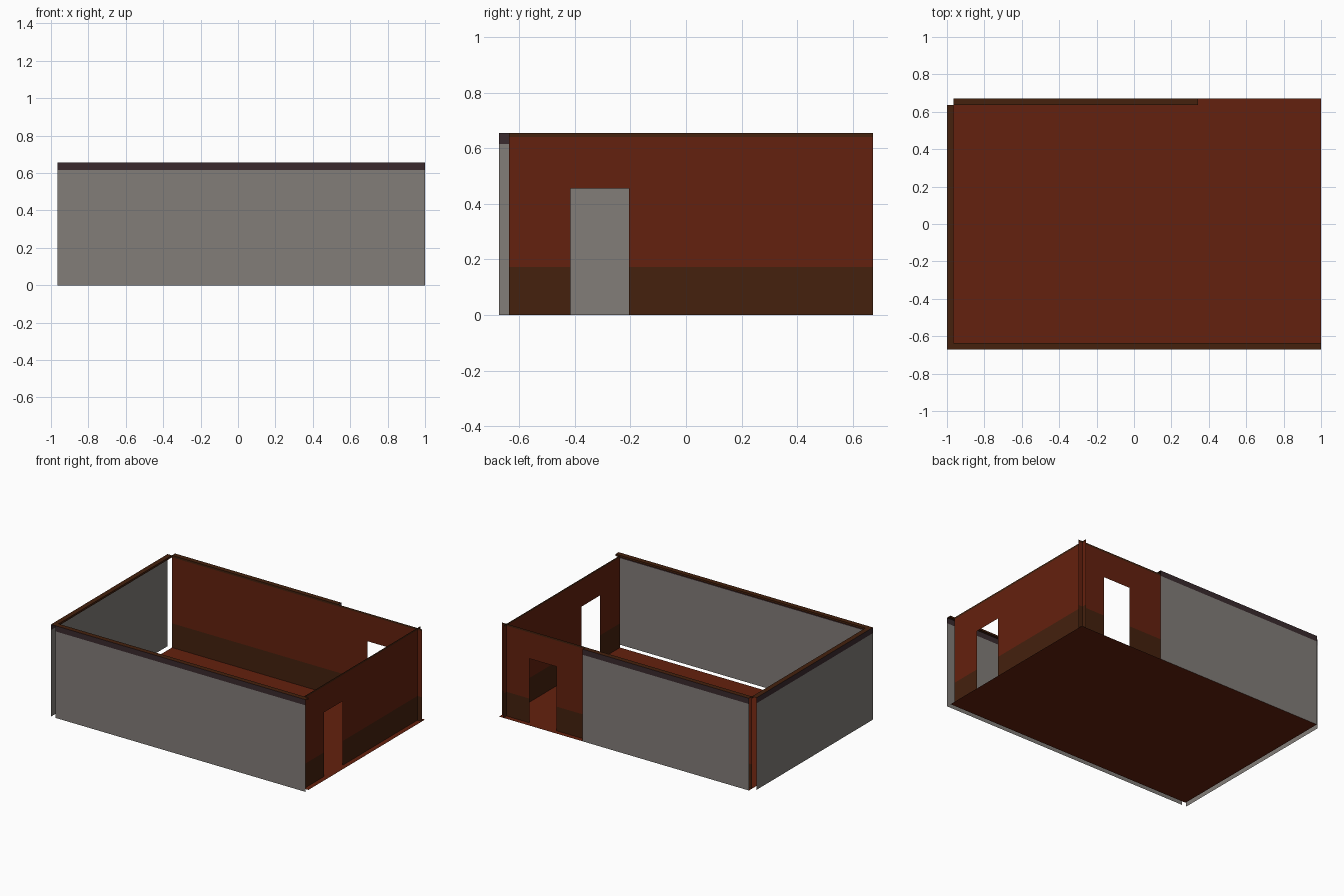
import bpy

if "Cube" in bpy.data.objects:
    bpy.data.objects.remove(bpy.data.objects["Cube"])

def material(name, rgb):
    m = bpy.data.materials.new(name)
    m.diffuse_color = (*rgb, 1)
    m.use_nodes = True
    m.node_tree.nodes["Principled BSDF"].inputs["Base Color"].default_value = m.diffuse_color
    return m

GREY = material("grey render", (0.223, 0.205, 0.190))
TRIM = material("dark trim", (0.042, 0.023, 0.027))
RED = material("red brown", (0.127, 0.0150, 0.0044))
BROWN = material("dark brown", (0.058, 0.0150, 0.0042))

TOP, WIDE, DEEP, T = 0.655, 1.0, 0.672, 0.035   # height, half sizes, wall thickness
IX, IY = WIDE - T, DEEP - T                     # inner wall planes


def sheet(name, quads, mats):
    """Thin one-sheet object; quads are (four corners, material index)."""
    verts, faces = [], []
    for corners, _ in quads:
        faces.append(range(len(verts), len(verts) + 4))
        verts += corners
    me = bpy.data.meshes.new(name)
    me.from_pydata(verts, [], [list(f) for f in faces])
    for m in mats:
        me.materials.append(m)
    for p, (_, i) in zip(me.polygons, quads):
        p.material_index = i
    bpy.context.collection.objects.link(bpy.data.objects.new(name, me))


def wall(name, axis, pos, a, b, bands, mats, door=None):
    """Upright wall sheet in colour bands [(z0, z1, material)], optional door (a, b, height)."""
    def pt(u, z):
        return (u, pos, z) if axis == 'x' else (pos, u, z)
    us = [a, b] if not door else [a, door[0], door[1], b]
    zs = sorted({z for z0, z1, _ in bands for z in (z0, z1)} | ({door[2]} if door else set()))
    quads = []
    for u0, u1 in zip(us, us[1:]):
        for z0, z1 in zip(zs, zs[1:]):
            if door and u0 == door[0] and z1 <= door[2]:
                continue
            mid = (z0 + z1) / 2
            idx = next(m for lo, hi, m in bands if lo < mid < hi)
            quads.append(([pt(u0, z0), pt(u1, z0), pt(u1, z1), pt(u0, z1)], idx))
    sheet(name, quads, mats)


def flat(name, x0, x1, y0, y1, z, mat):
    sheet(name, [([(x0, y0, z), (x1, y0, z), (x1, y1, z), (x0, y1, z)], 0)], [mat])


# Floor
flat("floor", -IX, WIDE, -IY, DEEP, 0, RED)

# Outer walls: grey with a dark band at the top
outer = [(0, 0.615, 0), (0.615, TOP, 1)]
wall("front_outer_wall", 'x', -DEEP, -IX, WIDE, outer, [GREY, TRIM])
wall("left_outer_wall", 'y', -WIDE, -DEEP, IY, outer, [GREY, TRIM])
wall("back_outer_wall", 'x', DEEP, -IX, 0.342, outer, [GREY, TRIM])

# Inner walls: brown wainscot, red wall, brown crown, door openings
inner = [(0, 0.172, 0), (0.172, 0.641, 1), (0.641, TOP, 0)]
wall("right_inner_wall", 'y', IX, -IY, DEEP, inner, [BROWN, RED], (-0.415, -0.205, 0.456))
wall("back_inner_wall", 'x', IY, -IX, WIDE, inner, [BROWN, RED], (0.572, 0.784, 0.456))

# Wall caps
flat("front_cap", -IX, WIDE, -DEEP, -IY, TOP, BROWN)
flat("left_cap", -WIDE, -IX, -DEEP, IY, TOP, BROWN)
flat("back_cap", -IX, 0.342, IY, DEEP, TOP, BROWN)

# Crown lips hanging from the inner cap edges
lip = [(0.641, TOP, 0)]
wall("front_lip", 'x', -IY, -IX, WIDE, lip, [BROWN])
wall("left_lip", 'y', -IX, -IY, IY, lip, [BROWN])
